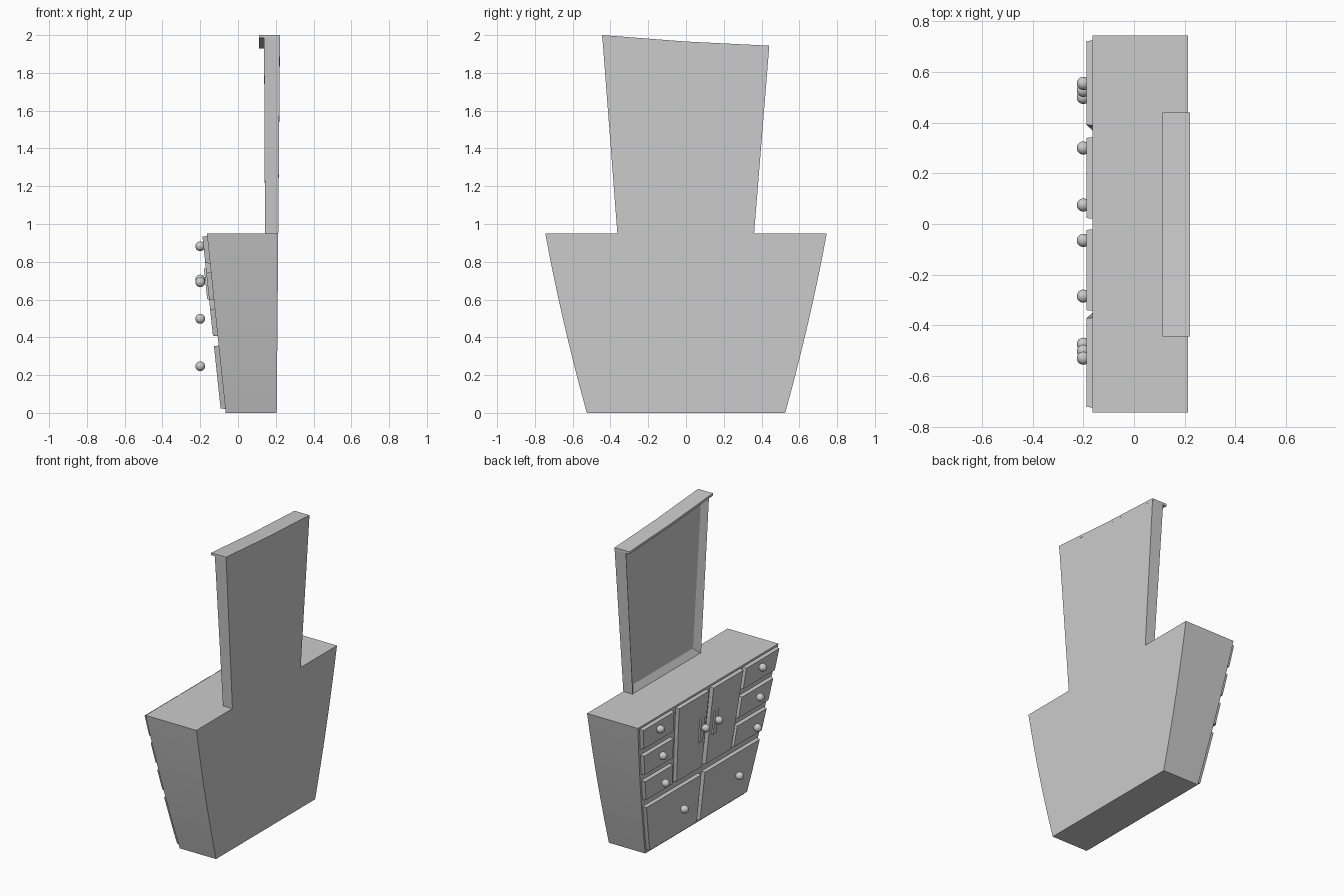
import bpy, bmesh

if "Cube" in bpy.data.objects:
    bpy.data.objects.remove(bpy.data.objects["Cube"])


def width(z):          # sideways flare of the cabinet, 1 at its top
    return 0.705 + 0.373 * z - 0.0655 * z * z


def front(z):          # leaning cabinet front
    return -0.065 - 0.105 * z


def back(z):           # back plane shared by cabinet and mirror
    return 0.205 + 0.0085 * z


def loft(name, rings):
    """Closed solid through a stack of four-point rings."""
    bm = bmesh.new()
    vs = [[bm.verts.new(p) for p in r] for r in rings]
    for a, b in zip(vs, vs[1:]):
        for i in range(4):
            j = (i + 1) % 4
            bm.faces.new((a[i], a[j], b[j], b[i]))
    bm.faces.new(vs[0])
    bm.faces.new(vs[-1])
    bmesh.ops.recalc_face_normals(bm, faces=bm.faces[:])
    me = bpy.data.meshes.new(name)
    ob = bpy.data.objects.new(name, me)
    bpy.context.collection.objects.link(ob)
    bm.to_mesh(me)
    bm.free()
    return ob


def panel(name, y0, y1, z0, z1, d0, d1, e=0.004, n=4):
    """Slab on the cabinet front, following its lean and flare."""
    rings = []
    for i in range(n + 1):
        z = z0 + (z1 - z0) * i / n
        w, x = width(z), front(z)
        zf = z + e * (1 if i == 0 else -1 if i == n else 0)
        rings.append([(x - d0, y0 * w, z), (x - d0, y1 * w, z),
                      (x - d1, (y1 - e) * w, zf), (x - d1, (y0 + e) * w, zf)])
    return loft(name, rings)


def knob(name, y, z):
    bpy.ops.mesh.primitive_uv_sphere_add(segments=24, ring_count=12, radius=0.026,
                                         location=(-0.2, y, z))
    bpy.context.object.name = name
    bpy.ops.object.shade_smooth()


# Flared cabinet
rings = []
for i in range(9):
    z = 0.95 * i / 8
    y = 0.745 * width(z)
    rings.append([(front(z), -y, z), (back(z), -y, z), (back(z), y, z), (front(z), y, z)])
loft("cabinet", rings)

# Drawers, doors and handles on both halves
for s, side in ((1, "left"), (-1, "right")):
    def both(name, a, b, *rest):
        return panel(f"{side}_{name}", min(s * a, s * b), max(s * a, s * b), *rest)

    inner = 0.38 + 0.01 * s
    for k, top in enumerate((0.937, 0.745, 0.553)):
        both(f"small_drawer_{k + 1}", inner, 0.728, top - 0.147, top, -0.005, 0.025)
        knob(f"{side}_small_knob_{k + 1}", s * (0.5425 - 0.0275 * k) + 0.0125,
             (0.882, 0.692, 0.498)[k])
    both("door", 0.02, 0.345, 0.405, 0.937, -0.005, 0.025)
    both("handle_plate", 0.058, 0.1, 0.6, 0.765, 0.02, 0.035, 0.002)
    knob(f"{side}_door_knob", s * 0.07 + 0.005, 0.706)
    both("large_drawer", 0.02, 0.728, 0.02, 0.357, -0.005, 0.025)
    knob(f"{side}_large_knob", s * 0.2925 + 0.0075, 0.247)

# Mirror frame with recessed glass, top edge sloping to one side
xb, xt = 0.143, 0.138
frame = loft("mirror_frame", [
    [(xb, -0.363, 0.945), (back(0.945), -0.363, 0.945), (back(0.945), 0.36, 0.945), (xb, 0.36, 0.945)],
    [(xt, -0.443, 1.99), (back(1.99), -0.443, 1.99), (back(1.99), 0.44, 1.932), (xt, 0.44, 1.932)]])
bm = bmesh.new()
bm.from_mesh(frame.data)
face = min(bm.faces, key=lambda f: f.calc_center_median().x)
bmesh.ops.inset_individual(bm, faces=[face], thickness=0.062, depth=0)
bmesh.ops.translate(bm, verts=face.verts[:], vec=(0.03, 0, 0))
bm.to_mesh(frame.data)
bm.free()

# Thin sloping cornice
loft("cornice", [[(0.112, y, z - 0.016), (0.222, y, z - 0.016), (0.222, y, z), (0.112, y, z)]
                 for y, z in ((-0.445, 2.0), (0, 1.966), (0.44, 1.944))])
